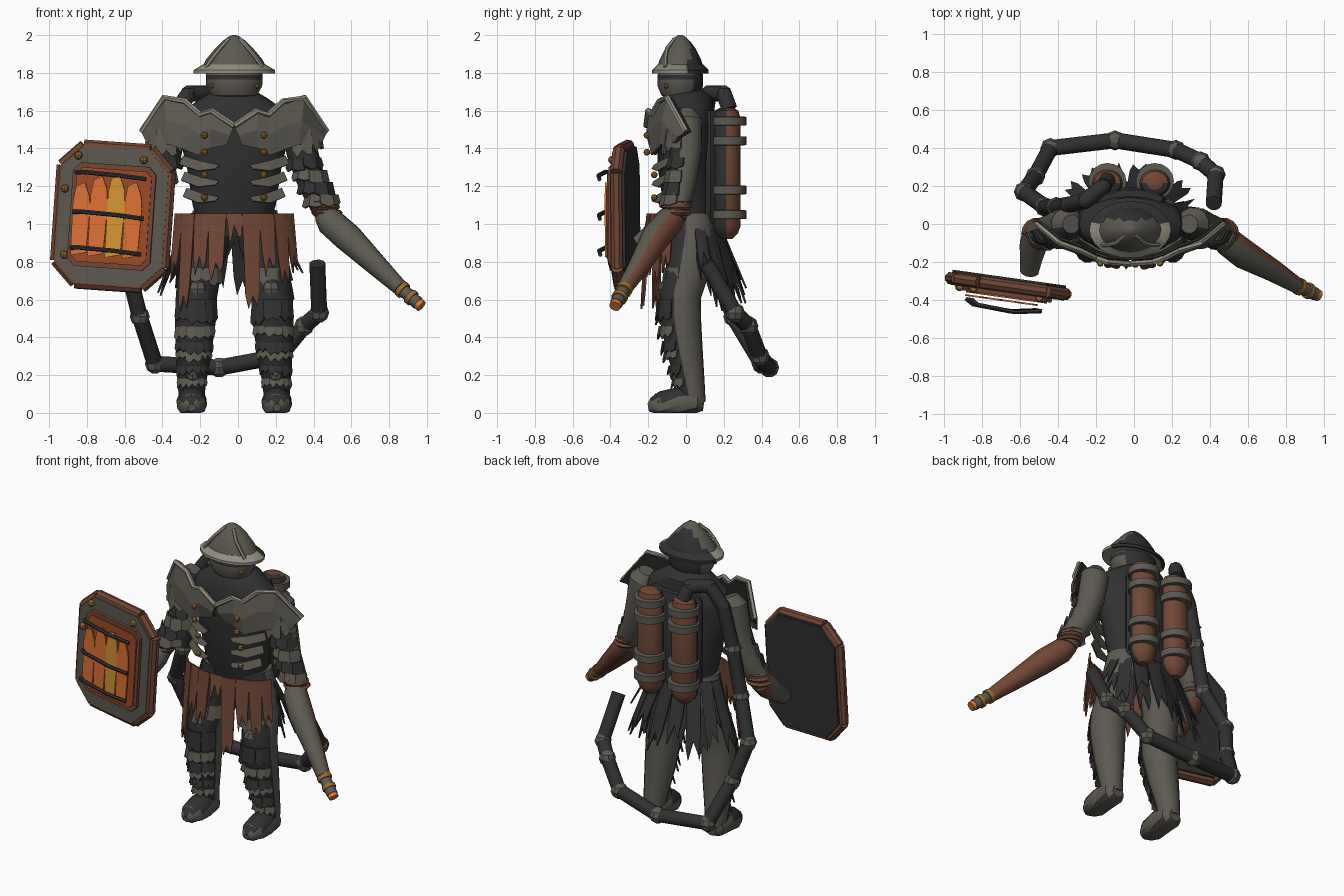
import bpy, bmesh, math, random
from math import sin, cos, pi, radians
from mathutils import Vector, Matrix

random.seed(4)
cube = bpy.data.objects.get("Cube")
if cube:
    bpy.data.objects.remove(cube, do_unlink=True)

MID = -0.02  # the body's own centre line


def material(name, r, g, b):
    m = bpy.data.materials.new(name)
    m.use_nodes = True
    m.diffuse_color = (r, g, b, 1)
    shader = next(n for n in m.node_tree.nodes if n.type == 'BSDF_PRINCIPLED')
    shader.inputs["Base Color"].default_value = (r, g, b, 1)
    shader.inputs["Roughness"].default_value = 0.8
    return m


CHARCOAL = material("charcoal", .03, .03, .03)
STEEL = material("steel", .108, .1, .082)
TRIM = material("pale trim", .28, .27, .21)
LEATHER = material("brown leather", .165, .062, .036)
BRONZE = material("bronze", .34, .15, .028)
EMBER = material("ember", .34, .068, .018)
ORANGE = material("flame orange", .72, .17, .035)
AMBER = material("flame amber", .66, .3, .035)


def build(name, verts, faces, mat, thick=0, other=None, rule=None, matrix=None):
    """Mesh object; faces matching rule(normal, centre) take the other colour."""
    me = bpy.data.meshes.new(name)
    me.from_pydata([tuple(v) for v in verts], [], faces)
    bm = bmesh.new()
    bm.from_mesh(me)
    if not thick:
        bmesh.ops.recalc_face_normals(bm, faces=bm.faces)
    bm.normal_update()
    if rule:
        for f in bm.faces:
            f.material_index = int(rule(f.normal, f.calc_center_median()))
    bm.to_mesh(me)
    bm.free()
    me.materials.append(mat)
    if other:
        me.materials.append(other)
    ob = bpy.data.objects.new(name, me)
    bpy.context.collection.objects.link(ob)
    if matrix:
        ob.matrix_world = matrix
    if thick:
        mod = ob.modifiers.new("thickness", 'SOLIDIFY')
        mod.thickness = thick
        mod.offset = 0
    return ob


def skin(name, rings, mat, **kw):
    n = len(rings[0])
    faces = [(r * n + i, r * n + (i + 1) % n, (r + 1) * n + (i + 1) % n, (r + 1) * n + i)
             for r in range(len(rings) - 1) for i in range(n)]
    faces += [tuple(range(n)), tuple(range((len(rings) - 1) * n, len(rings) * n))]
    return build(name, [v for ring in rings for v in ring], faces, mat, **kw)


def loft(name, cx, rings, mat, n=20, **kw):
    """Stacked horizontal ellipses, each (y, z, rx, ry)."""
    return skin(name, [[(cx + rx * cos(2 * pi * i / n), y + ry * sin(2 * pi * i / n), z)
                        for i in range(n)] for y, z, rx, ry in rings], mat, **kw)


def tube(name, path, mat, r=None, n=12, floor=False, **kw):
    """Round tube along points (x, y, z[, radius])."""
    pts = [Vector(p[:3]) for p in path]
    rings = []
    for k, p in enumerate(pts):
        d = (pts[min(k + 1, len(pts) - 1)] - pts[max(k - 1, 0)]).normalized()
        side = d.cross(Vector((.3, 1, .2))).normalized()
        up = d.cross(side)
        rad = r or path[k][3]
        ring = [p + rad * (side * cos(2 * pi * i / n) + up * sin(2 * pi * i / n)) for i in range(n)]
        rings.append([Vector((v.x, v.y, max(v.z, 0))) if floor else v for v in ring])
    return skin(name, rings, mat, **kw)


def ball(name, c, r, mat, matrix=None):
    k = 8
    rings = [[(c[0] + r * sin(t) * cos(2 * pi * i / k), c[1] + r * sin(t) * sin(2 * pi * i / k),
               c[2] + r * cos(t)) for i in range(k)] for t in (.3, .9, pi / 2, pi - .9, pi - .3)]
    return skin(name, rings, mat, matrix=matrix)


def sheet(name, rows, mat, thick=.012):
    n = len(rows[0])
    faces = [(r * n + i, r * n + i + 1, (r + 1) * n + i + 1, (r + 1) * n + i)
             for r in range(len(rows) - 1) for i in range(n - 1)]
    return build(name, [p for row in rows for p in row], faces, mat, thick=thick)


def ragged(name, mat, c, rx, ry, a0, a1, top, bottoms, flare=.02, fray=.05, gap=0, thick=.01):
    """Torn two-pronged strips hanging on an ellipse; angle 0 is the front."""
    verts, faces = [], []
    step = radians(a1 - a0) / len(bottoms)
    for k, low in enumerate(bottoms):
        def at(t, z):
            g = flare * (top - z) / max(top - low, .01) + (k % 2) * .006
            q = radians(a0) + (k + t) * step
            return (c[0] + (rx + g) * sin(q), c[1] - (ry + g) * cos(q), z)
        b = len(verts)
        verts += [at(-.04, top), at(.5, top), at(1.04, top), at(1.02 - gap, low + fray * random.uniform(.6, 1.8)),
                  at(.75, low + fray * random.uniform(0, .6)), at(.5, low + fray * random.uniform(.8, 1.4)),
                  at(.27, low), at(gap - .02, low + fray * random.uniform(.6, 1.8))]
        faces += [(b, b + 7, b + 6, b + 5, b + 1), (b + 1, b + 5, b + 4, b + 3, b + 2)]
    return build(name, verts, faces, mat, thick=thick)


def front_facing(nm, c):
    return nm.y < -.25


def rear_half(nm, c):
    return c.y > .02


# Torso, head and brimmed helmet
loft("torso", MID, [(.03, .93, .17, .11), (.02, 1.1, .22, .14), (0, 1.3, .25, .15), (0, 1.5, .3, .15),
                    (0, 1.6, .27, .145), (.01, 1.67, .17, .13), (0, 1.71, .1, .09)], CHARCOAL)
loft("head", MID, [(-.02, 1.66, .07, .06), (-.03, 1.68, .12, .1), (-.03, 1.73, .148, .12),
                   (-.03, 1.765, .15, .12), (-.03, 1.79, .15, .12), (-.03, 1.83, .14, .11)], STEEL,
     other=CHARCOAL, rule=lambda nm, c: 1.765 < c.z < 1.79 or c.y > .03)
loft("helmet_dome", MID, [(-.03, 1.82, .175, .125), (-.03, 1.87, .15, .11), (-.03, 1.93, .1, .08),
                          (-.03, 1.97, .06, .05), (-.03, 1.992, .03, .025), (-.03, 2, .01, .01)], STEEL,
     other=CHARCOAL, rule=rear_half)
loft("helmet_brim", MID, [(-.03, 1.8, .19, .13), (-.03, 1.797, .215, .15), (-.03, 1.815, .215, .15),
                          (-.03, 1.845, .165, .12)], TRIM, n=24, other=CHARCOAL, rule=rear_half)
for s in (-1, 1):
    tube("helmet_rib", [(MID + s * d, y, z) for d, y, z in
                        ((.03, -.06, 1.98), (.075, -.1, 1.93), (.115, -.11, 1.88), (.15, -.11, 1.83))],
         TRIM, r=.011, n=6)
    ball("visor_rivet", (MID + s * .12, -.105, 1.73), .013, BRONZE)

# Breastplate with shoulder wings, rib plates and rivets
edge = [(0, -.2, 1.52), (.12, -.19, 1.6), (.18, -.17, 1.58), (.26, -.13, 1.65), (.37, -.09, 1.67), (.49, .01, 1.49)]
hem = [(.04, -.18, 1.42), (.13, -.185, 1.4), (.19, -.18, 1.365), (.28, -.15, 1.4), (.34, -.13, 1.42), (.46, -.06, 1.43)]
leg = [(.12, .03, 1.04, .11), (.14, .035, .92, .12), (.18, .01, .76, .114), (.2, -.03, .62, .11),
       (.205, -.03, .5, .11), (.215, -.005, .32, .095), (.225, .025, .15, .075), (.225, .04, .05, .065)]


def leg_at(z):
    for a, b in zip(leg, leg[1:]):
        if a[2] >= z >= b[2]:
            return Vector(a).lerp(Vector(b), (a[2] - z) / (a[2] - b[2]))


for s in (-1, 1):
    def flip(row, back=0):
        return [(MID + s * p[0], p[1] + back, *p[2:]) for p in row]
    middle = [(a[0] / 2 + b[0] / 2, a[1] / 2 + b[1] / 2 - .015, a[2] / 2 + b[2] / 2) for a, b in zip(edge, hem)]
    sheet("breastplate", [flip(edge), flip(middle), flip(hem)], STEEL)
    sheet("breastplate_lining", [flip(r, .016) for r in (edge, middle, hem)], CHARCOAL)
    tube("breastplate_trim", flip(edge, -.01), TRIM, r=.016, n=6)
    for k in range(3):
        z = 1.32 - k * .085
        rib = [(d, -.175 + d * d * 1.4, z + lift) for d, lift in ((.08, -.01), (.17, .01), (.27 - k * .01, .04))]
        low = [(d + .02, y - .012, zz - drop) for (d, y, zz), drop in zip(rib, (.02, .05, .045))]
        sheet("rib_plate", [flip(rib), flip(low)], STEEL)
    for z in (1.47, 1.38, 1.26, 1.14):
        ball("chest_rivet", (MID + s * .157, -.207 if z > 1.3 else -.168, z), .018, BRONZE)

    # Shoulder plates, upper arm and elbow
    ragged("shoulder_plate", STEEL, (MID + s * .36, -.01), .095, .095, -80, 80, 1.5, [1.39, 1.35, 1.38], .02, .03)
    tube("upper_arm", flip([(.31, 0, 1.6, .05), (.33, 0, 1.55, .088), (.36, 0, 1.38, .085), (.41, -.02, 1.22, .076),
                            (.475, -.05, 1.1, .076), (.5, -.06, 1.03, .06)]),
         STEEL, other=CHARCOAL, rule=front_facing)
    for k in range(4):
        z = 1.35 - k * .065
        ragged("arm_lame", (CHARCOAL, STEEL)[k % 2], (MID + s * (.37 + k * .03), -.012 * k), .082, .082,
               -80, 80, z, [z - random.uniform(.06, .08) for _ in range(2)], .018, .012)
    for z in (1.06, 1.09, 1.12):
        loft("elbow_cuff", MID + s * (.49 + (1.06 - z) * .4), [(-.05, z - .014, .072, .072),
             (-.05, z, .084, .084), (-.05, z + .014, .072, .072)], LEATHER, n=14)

    # Legs, torn leg plates and boots
    tube("leg", flip(leg), STEEL, n=16, other=CHARCOAL, rule=front_facing)
    tube("boot", flip([(.225, .095, .05, .04), (.225, .06, .055, .072), (.225, -.04, .055, .082),
                       (.225, -.13, .04, .075), (.225, -.18, .032, .048), (.225, -.2, .028, .02)]),
         STEEL, floor=True, other=CHARCOAL, rule=lambda nm, c: nm.z > .35)
    for y in (-.07, -.14):
        tube("boot_lame", [(MID + s * .225 + t * .06, y - .02 * cos(t * 1.5), .135 + y * .3 - .04 * t * t)
                           for t in (-1, -.5, 0, .5, 1)], STEEL, r=.011, n=5)
    for z, h, mat in ((.77, .09, STEEL), (.6, .13, CHARCOAL), (.46, .07, STEEL), (.38, .07, CHARCOAL),
                      (.33, .06, STEEL), (.25, .06, CHARCOAL), (.18, .05, STEEL)):
        p = leg_at(z)
        ragged("leg_lame", mat, (MID + s * p[0], p[1]), p[3] + .003, p[3] + .003, -65, 65, z,
               [z - h * random.uniform(.8, 1.1) for _ in range(3)], .012, .02, thick=.008)
    ball("knee_cap", (MID + s * .195, -.095, .655), .055, STEEL)
    ball("ankle_cap", (MID + s * .22, -.05, .2), .038, STEEL)

# Torn leather kilt in front, dark rags behind
ragged("front_kilt", LEATHER, (MID, 0), .33, .2, -70, 70, 1.055,
       [.72, .54, .73, .7, .88, .55, .72, .68, .74], .035, .08, .12)
ragged("rear_rags", CHARCOAL, (MID - .02, .03), .23, .13, 95, 265, 1.04,
       [.74, .6, .68, .58, .66, .58, .66, .62], .16, .1, .15)
ragged("rear_rags_inner", CHARCOAL, (MID, .02), .22, .12, 100, 260, 1.04, [.7, .56, .6, .8, .6, .54, .7], .1, .1, .1)

# Forearms: the left ends in a fire nozzle, the right holds the shield
tube("left_forearm", [(.46, -.06, 1.05, .06), (.49, -.09, 1.01, .076), (.58, -.16, .93, .078), (.74, -.25, .775, .058),
                      (.86, -.325, .66, .042)], LEATHER, other=STEEL,
     rule=lambda nm, c: .9 * nm.z - nm.y - .35 * nm.x > .05)
start, end = Vector((.85, -.32, .67)), Vector((.968, -.375, .567))
for name, a, b, r, mat in (("nozzle", 0, .88, .035, STEEL), ("nozzle_band", .1, .25, .046, BRONZE),
                           ("nozzle_band", .5, .65, .043, BRONZE), ("nozzle_flame", .8, 1.03, .031, ORANGE)):
    tube(name, [start.lerp(end, a), start.lerp(end, b)], mat, r=r)
tube("right_forearm", [(-.52, -.05, 1.06, .068), (-.53, -.11, 1.0, .074), (-.54, -.18, .94, .06),
                       (-.55, -.25, .89, .05)], STEEL, other=LEATHER, rule=lambda nm, c: nm.y > .4)

# Back tanks with steel bands on a dark mount
for x in (-.14, .11):
    loft("tank", x, [(.215, .92, .03, .03), (.215, .95, .065, .06), (.215, .99, .084, .074), (.215, 1.56, .084, .074),
                     (.215, 1.6, .07, .062), (.215, 1.615, .04, .035)], LEATHER, n=16,
         other=CHARCOAL, rule=lambda nm, c: c.y < .21)
    for z in (1.545, 1.44, 1.18, 1.05):
        loft("tank_band", x, [(.225, z - .024, .08, .075), (.225, z - .022, .1, .096), (.225, z + .022, .1, .096),
                              (.225, z + .024, .08, .075)], STEEL, n=16)
loft("tank_mount", MID, [(.13, 1.0, .17, .06), (.13, 1.04, .19, .065), (.13, 1.56, .19, .065), (.13, 1.6, .17, .05)],
     CHARCOAL, n=16)

# Jointed hose from the tank, sweeping behind the legs
hose = [(-.14, .23, 1.61), (-.16, .2, 1.69), (-.26, .12, 1.69), (-.35, .1, 1.56), (-.41, .09, 1.3), (-.47, .09, 1.0),
        (-.58, .17, .75), (-.52, .25, .51), (-.44, .4, .26), (-.1, .44, .24), (.22, .39, .3), (.35, .33, .46),
        (.43, .26, .53), (.42, .11, .79)]
for k, (a, b) in enumerate(zip(hose, hose[1:])):
    tube("hose_segment", [a, b], CHARCOAL, r=.043)
    if k:
        ball("hose_joint", a, .053 if k > 3 else .044, STEEL if k > 3 else CHARCOAL)

# Shield, built flat and then turned into place
POSE = Matrix.Translation((-.663, -.332, 1.04)) @ Matrix.Rotation(radians(-8), 4, 'Z') @ Matrix.Rotation(radians(4), 4, 'Y')


def octagon(w, h, c):
    return [(w - c, h), (w, h - c), (w, c - h), (w - c, -h), (c - w, -h), (-w, c - h), (-w, h - c), (c - w, h)]


def slab(name, outline, back, front, mat):
    skin(name, [[(u, -d, v) for u, v in outline] for d in (back, front)], mat, matrix=POSE)


slab("shield_back", octagon(.285, .36, .11), -.05, -.02, CHARCOAL)
slab("shield_face", octagon(.285, .36, .11), -.02, .03, STEEL)
slab("shield_opening_frame", octagon(.222, .275, .04), .02, .05, LEATHER)
slab("shield_opening", octagon(.2, .25, .03), .03, .058, EMBER)
rim = octagon(.288, .363, .11)
for a, b in zip(rim, rim[1:] + rim[:1]):
    tube("shield_rim", [(a[0], .005, a[1]), (b[0], .005, b[1])], LEATHER, r=.033, n=8, matrix=POSE)
for k, (mat, tall) in enumerate(((ORANGE, .17), (ORANGE, .21), (AMBER, .22), (ORANGE, .19))):
    u = -.16 + k * .092
    slab("flame_tongue", [(u - .042, -.22), (u + .04, -.2), (u + .047, .05), (u + .038, tall - .07),
                          (u + .01, tall), (u - .035, tall - .02), (u - .047, tall - .1)], .068, .077, mat)
for v in (.22, .01, -.18):
    tube("shield_bar", [(-.2, -.09, v), (-.16, -.115, v + .005), (.04, -.125, v), (.18, -.1, v - .01)],
         CHARCOAL, r=.012, n=6, matrix=POSE)
for u, v in ((-.2, .31), (.15, .31), (-.26, .13), (-.24, -.22)):
    ball("shield_bolt", (u, -.035, v), .022, BRONZE, matrix=POSE)

# Smooth the round solids, leave the thin plates flat
for ob in bpy.context.scene.objects:
    if ob.type == 'MESH' and not ob.modifiers:
        ob.select_set(True)
        bpy.context.view_layer.objects.active = ob
bpy.ops.object.shade_smooth_by_angle(angle=radians(32))
